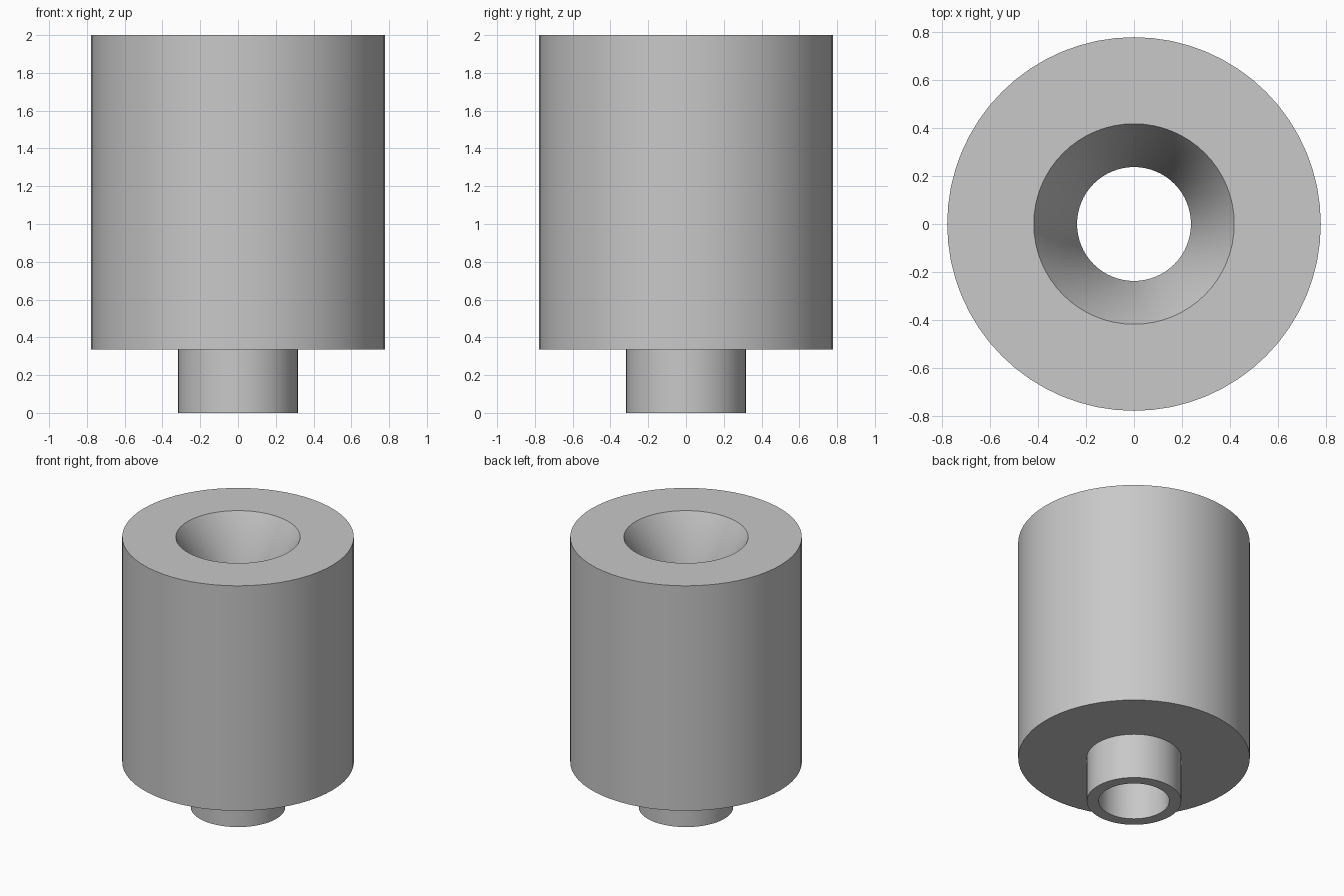
import bpy
import bmesh
import math

cube = bpy.data.objects.get("Cube")
if cube:
    bpy.data.objects.remove(cube, do_unlink=True)

SEGMENTS = 64
BODY_R, NECK_R, BORE_R, MOUTH_R = 0.777, 0.317, 0.237, 0.417
TOP, SHOULDER, FUNNEL_DEPTH = 2.0, 0.335, 0.335

grey = bpy.data.materials.new("plain grey")
grey.use_nodes = True
colour = (0.58, 0.58, 0.58, 1)
grey.diffuse_color = colour
grey.node_tree.nodes["Principled BSDF"].inputs["Base Color"].default_value = colour


def lathe(name, profile):
    """Revolve a closed (radius, height) profile around z."""
    bm = bmesh.new()
    rings = []
    for r, z in profile:
        angles = [math.tau * i / SEGMENTS for i in range(SEGMENTS)]
        rings.append([bm.verts.new((r * math.cos(a), r * math.sin(a), z)) for a in angles])
    for k, low in enumerate(rings):
        high = rings[(k + 1) % len(rings)]
        for i in range(SEGMENTS):
            j = (i + 1) % SEGMENTS
            bm.faces.new((low[i], low[j], high[j], high[i]))
    bmesh.ops.recalc_face_normals(bm, faces=bm.faces)
    mesh = bpy.data.meshes.new(name)
    bm.to_mesh(mesh)
    bm.free()
    mesh.materials.append(grey)
    obj = bpy.data.objects.new(name, mesh)
    bpy.context.collection.objects.link(obj)
    bpy.ops.object.select_all(action="DESELECT")
    obj.select_set(True)
    bpy.context.view_layer.objects.active = obj
    bpy.ops.object.shade_smooth_by_angle(angle=math.radians(30))
    return obj


# Hollow cylinder with a narrow neck below and a funnel mouth above
lathe("bored_body_with_neck", [
    (BORE_R, 0),
    (NECK_R, 0),
    (NECK_R, SHOULDER),
    (BODY_R, SHOULDER),
    (BODY_R, TOP),
    (MOUTH_R, TOP),
    (BORE_R, TOP - FUNNEL_DEPTH),
])
